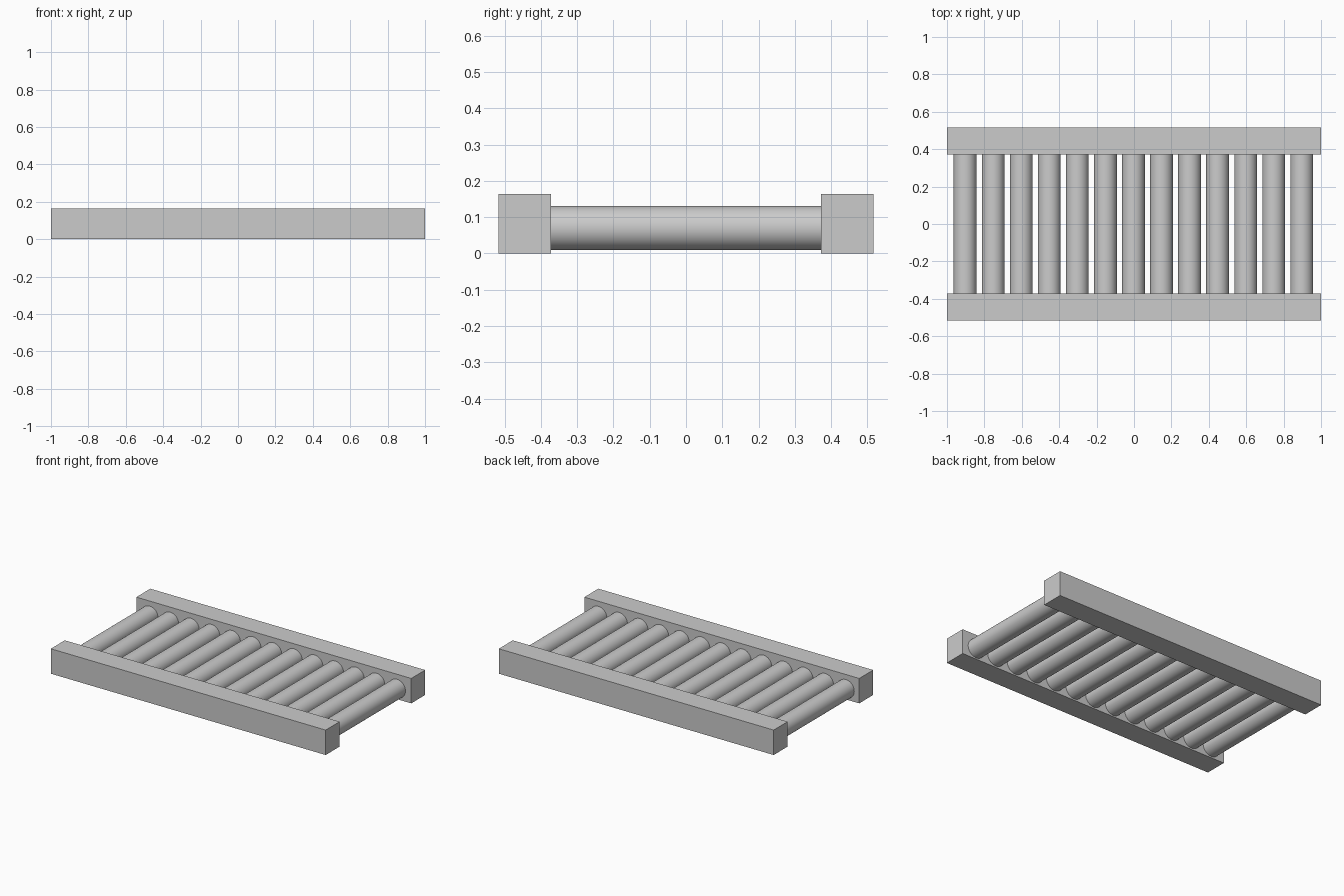
import bpy
import math

if "Cube" in bpy.data.objects:
    bpy.data.objects.remove(bpy.data.objects["Cube"])

RAIL_IN, RAIL_OUT, RAIL_H = 0.372, 0.517, 0.164
ROLLERS, PITCH, RADIUS, AXIS_Z = 13, 0.15, 0.061, 0.07


def add_rail(name, side):
    bpy.ops.mesh.primitive_cube_add(
        size=1, location=(0, side * (RAIL_IN + RAIL_OUT) / 2, RAIL_H / 2))
    rail = bpy.context.object
    rail.name = name
    rail.scale = (2, RAIL_OUT - RAIL_IN, RAIL_H)
    bpy.ops.object.transform_apply(location=False, rotation=False, scale=True)


def add_roller(index):
    x = (index - (ROLLERS - 1) / 2) * PITCH - 0.003
    bpy.ops.mesh.primitive_cylinder_add(
        vertices=32, radius=RADIUS, depth=2 * RAIL_IN,
        location=(x, 0, AXIS_Z), rotation=(math.pi / 2, 0, 0))
    bpy.context.object.name = f"roller_{index + 1:02d}"
    bpy.ops.object.shade_smooth_by_angle(angle=math.radians(30))


# Side rails
add_rail("front_rail", -1)
add_rail("back_rail", 1)

# Row of conveyor rollers between the rails
for i in range(ROLLERS):
    add_roller(i)
